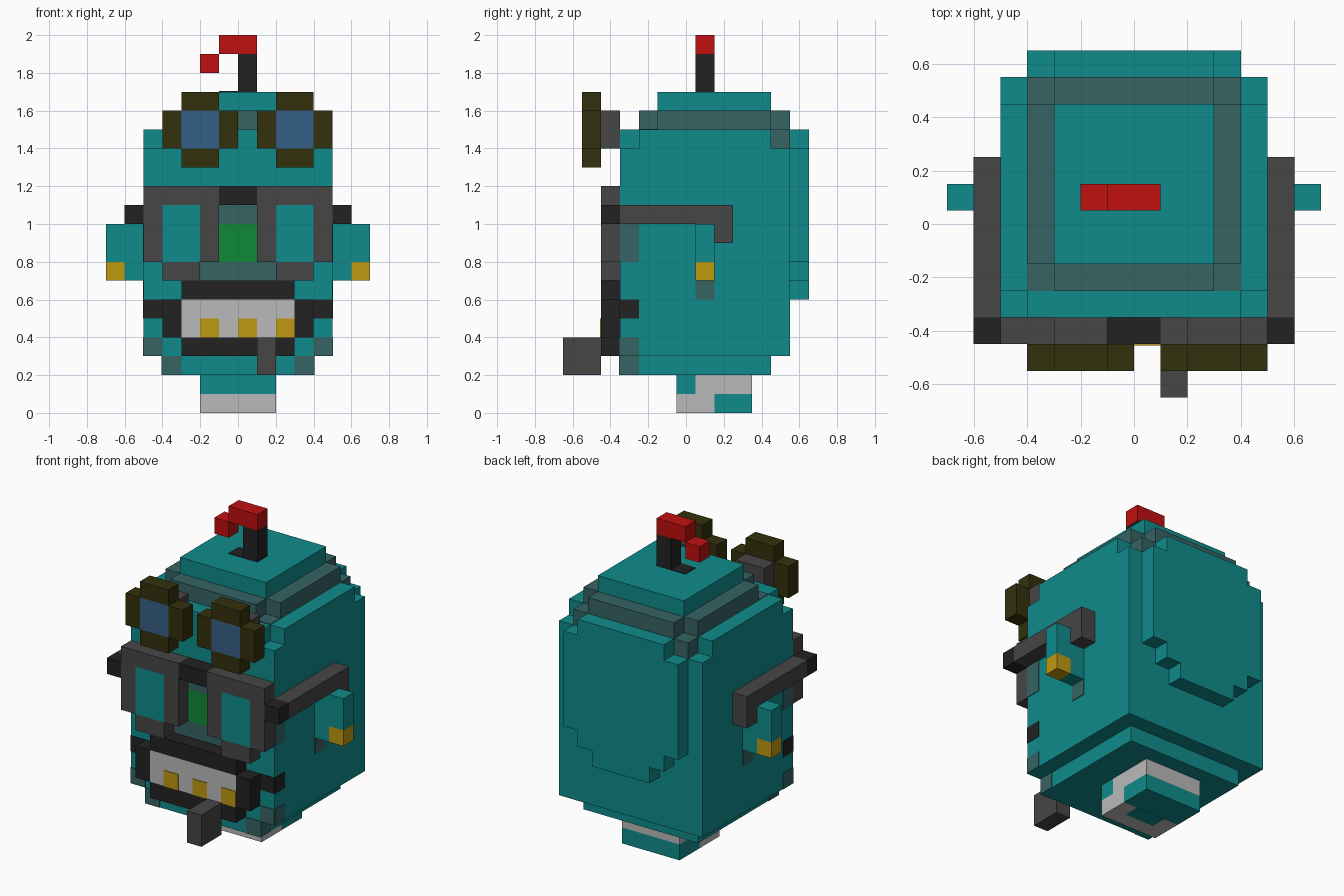
import bpy
import bmesh
from mathutils import Vector

default_cube = bpy.data.objects.get("Cube")
if default_cube:
    bpy.data.objects.remove(default_cube, do_unlink=True)

UNIT = 0.1      # size of one block
SHIFT = 0.05    # y offset of the block grid
THIN = 0.04     # thickness of painted plates, in blocks


def make_material(name, r, g, b):
    mat = bpy.data.materials.new(name)
    mat.use_nodes = True
    mat.diffuse_color = (r, g, b, 1)
    shader = next(n for n in mat.node_tree.nodes if n.type == "BSDF_PRINCIPLED")
    shader.inputs["Base Color"].default_value = (r, g, b, 1)
    shader.inputs["Roughness"].default_value = 0.9
    return mat


teal = make_material("teal", 0.005, 0.26, 0.26)
shade = make_material("grey teal", 0.037, 0.125, 0.125)
grey = make_material("dark grey", 0.061, 0.061, 0.061)
black = make_material("black", 0.016, 0.016, 0.016)
white = make_material("light grey", 0.49, 0.49, 0.49)
yellow = make_material("gold", 0.51, 0.32, 0.005)
red = make_material("red", 0.53, 0.005, 0.005)
olive = make_material("olive", 0.034, 0.031, 0.004)
blue = make_material("lens blue", 0.037, 0.115, 0.245)
green = make_material("green", 0.005, 0.25, 0.037)


def part(name, mat, *boxes, mirror=False):
    """One object made of boxes, each given as x, y and z ranges in blocks."""
    bm = bmesh.new()
    all_boxes = list(boxes)
    if mirror:
        all_boxes += [((-x[1], -x[0]), y, z) for x, y, z in boxes]
    for ranges in all_boxes:
        low = Vector([r[0] for r in ranges])
        high = Vector([r[1] for r in ranges])
        cube = bmesh.ops.create_cube(bm, size=1)
        for v in cube["verts"]:
            corner = Vector([b if c > 0 else a for a, b, c in zip(low, high, v.co)])
            v.co = corner * UNIT + Vector((0, SHIFT, 0))
    mesh = bpy.data.meshes.new(name)
    bm.to_mesh(mesh)
    bm.free()
    mesh.materials.append(mat)
    obj = bpy.data.objects.new(name, mesh)
    bpy.context.collection.objects.link(obj)
    return obj


def wide(half):
    """A range centred on x = 0."""
    return (-half, half)


def cell(start):
    """A range one block long."""
    return (start, start + 1)


FACE = (-4 - THIN, -4)      # painted on the front of the head
SIDE = (5, 5 + THIN)        # painted on the side of the head
RELIEF = cell(-5)           # parts raised one block from the face
CORNER = cell(-4)           # first block behind the face

# Head, with stepped chin and crown
part("head", teal, (wide(5), (-4, 5), (3, 14)))
part("chin", teal, (wide(4), (-4, 4), cell(2)))
part("upper_head", teal, (wide(5), (-3, 4), cell(14)),
     (wide(4), CORNER, cell(14)), (wide(3), cell(4), cell(14)))
part("upper_head_corner", shade, (cell(3), cell(4), cell(14)), mirror=True)
part("crown_band", shade, (wide(4), (-2, 4), cell(15)),
     (wide(3), cell(-3), cell(15)), (wide(3), cell(4), cell(15)))
part("crown_band_corner", shade,
     (cell(3), cell(-3), (15, 15 + THIN)), mirror=True)
part("crown", teal, (wide(3), (-2, 4), cell(16)))

# Rounded slab on the back of the head
part("back_slab", teal, (wide(4), cell(5), (8, 14)), (wide(3), cell(5), cell(14)),
     (wide(3), cell(5), cell(7)), (wide(2), cell(5), cell(6)))

# Neck with a torn two-tone edge
part("neck_front", teal, (wide(2), cell(-1), cell(1)))
part("neck_back_band", white, (wide(2), (0, 3), cell(1)))
part("neck_front_base", white, (wide(2), (-1, 1), cell(0)))
part("neck_back_base", teal, (wide(2), (1, 3), cell(0)))
part("neck_base_patch", teal, (wide(1), cell(0), (-THIN / 4, 0)))

# Antenna
part("antenna_stem", black, (cell(0), cell(0), (17, 19)))
part("antenna_base_patch", black, (cell(-1), cell(0), (17, 17 + THIN)))
part("antenna_tip", red, (wide(1), cell(0), cell(19)), (cell(-2), cell(0), cell(18)))

# Goggles pushed up on the forehead
for name, centre in (("right", -2), ("left", 3)):
    span = (centre - 1, centre + 1)
    rim = cell(-6)
    part(name + "_goggle_rim", olive, (span, rim, cell(16)), (span, rim, cell(13)),
         (cell(centre - 2), rim, (14, 16)), (cell(centre + 1), rim, (14, 16)))
    part(name + "_goggle_lens", blue, (span, rim, (14, 16)))
    part(name + "_goggle_mount", grey, (span, RELIEF, (14, 16)))

# Spectacles: frames, lenses, bridge, hinges and arms
part("spectacle_frames", grey, ((1, 5), RELIEF, cell(11)), (cell(4), RELIEF, (8, 11)),
     (cell(1), RELIEF, (8, 11)), ((2, 4), RELIEF, cell(7)), mirror=True)
part("spectacle_lenses", teal, ((2, 4), RELIEF, (8, 11)), mirror=True)
part("spectacle_bridge", black, (wide(1), RELIEF, cell(11)))
part("spectacle_hinges", black, (cell(5), RELIEF, cell(10)), mirror=True)
part("spectacle_arms", grey, (cell(5), (-4, 2), cell(10)),
     (cell(5), cell(1), cell(9)), mirror=True)

# Nose
part("nose", green, (wide(1), FACE, (8, 10)))
part("nose_shading", shade, (wide(1), FACE, cell(10)), (wide(2), FACE, cell(7)))

# Ears with gold earrings
part("ears", teal, (cell(5), cell(0), (7, 10)), (cell(6), cell(0), (8, 10)), mirror=True)
part("earrings", yellow, (cell(6), cell(0), cell(7)), mirror=True)
part("ear_shading", shade, (SIDE, cell(0), cell(6)), mirror=True)

# Mouth with teeth
part("lips", black, (wide(3), RELIEF, cell(6)), (wide(3), RELIEF, cell(3)))
part("mouth_sides", black, (cell(3), RELIEF, (4, 6)), mirror=True)
part("teeth", white, (wide(3), RELIEF, (4, 6)))
part("gold_teeth", yellow,
     *[(cell(x), (-5 - THIN, -5), cell(4)) for x in (-2, 0, 2)])
part("mouth_corners", black, (cell(4), FACE, cell(5)),
     (SIDE, CORNER, cell(5)), mirror=True)
part("pipe", grey, (cell(1), (-7, -5), (2, 4)))

# Darker skin on the cheeks and jaw
part("cheek_shading", shade, (SIDE, CORNER, (8, 10)), mirror=True)
part("jaw_shading", shade, (cell(4), FACE, cell(3)), (cell(3), FACE, cell(2)),
     (SIDE, CORNER, cell(3)), ((4, 4 + THIN), CORNER, cell(2)), mirror=True)
